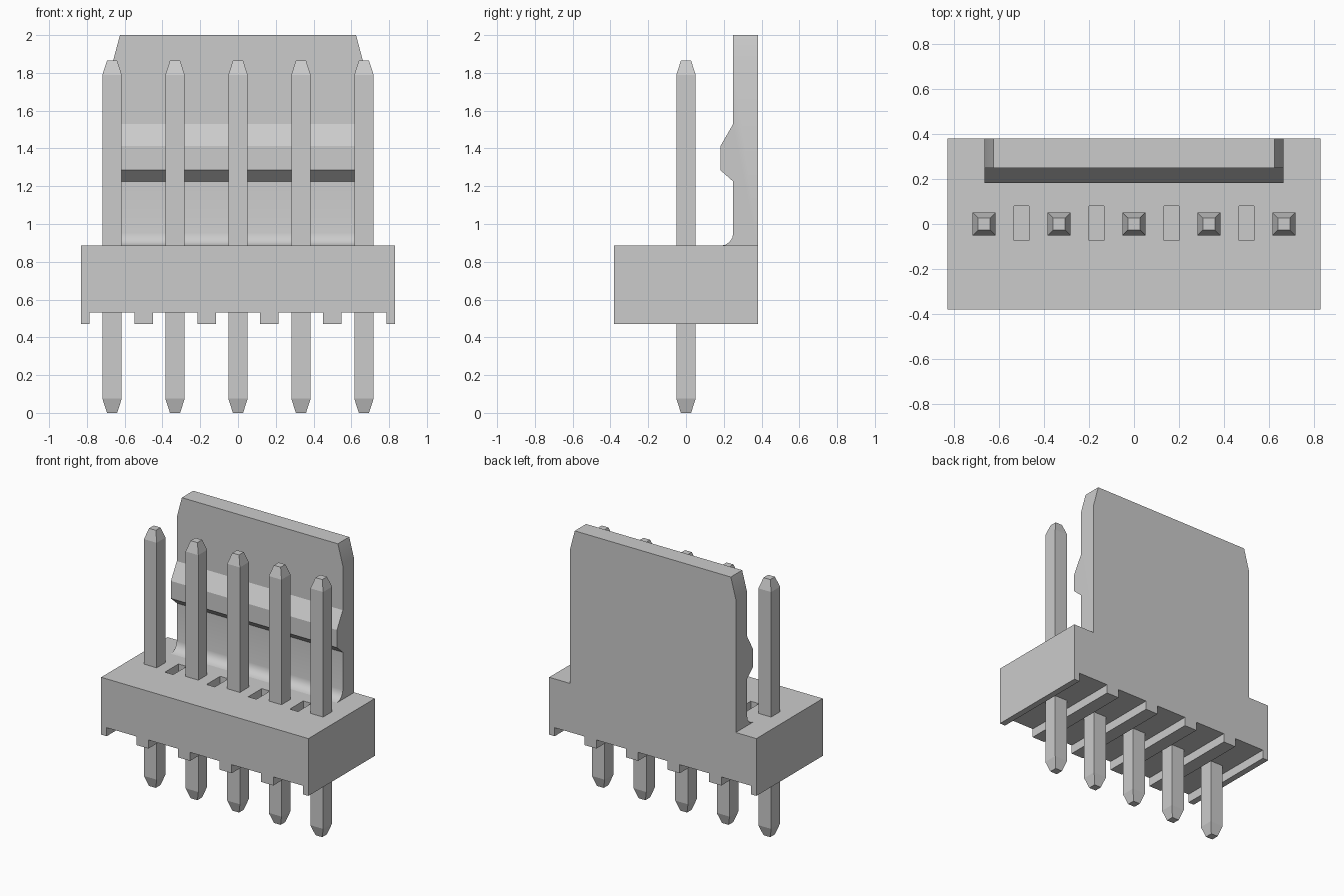
import bpy
import bmesh
from mathutils import Vector

cube = bpy.data.objects.get("Cube")
if cube:
    bpy.data.objects.remove(cube, do_unlink=True)

grey = bpy.data.materials.new("light grey")
grey.use_nodes = True
grey.diffuse_color = (0.6, 0.6, 0.6, 1)
grey.node_tree.nodes["Principled BSDF"].inputs["Base Color"].default_value = (0.6, 0.6, 0.6, 1)


def finish(bm, name):
    """Turn a bmesh into a grey scene object."""
    bmesh.ops.recalc_face_normals(bm, faces=bm.faces[:])
    mesh = bpy.data.meshes.new(name)
    bm.to_mesh(mesh)
    bm.free()
    mesh.materials.append(grey)
    obj = bpy.data.objects.new(name, mesh)
    bpy.context.collection.objects.link(obj)
    return obj


def prism(points, offset):
    """Extrude a flat outline of 3D points along an offset."""
    bm = bmesh.new()
    face = bm.faces.new([bm.verts.new(p) for p in points])
    ext = bmesh.ops.extrude_face_region(bm, geom=[face])
    verts = [v for v in ext["geom"] if isinstance(v, bmesh.types.BMVert)]
    bmesh.ops.translate(bm, verts=verts, vec=offset)
    return bm


def activate(obj):
    bpy.ops.object.select_all(action="DESELECT")
    obj.select_set(True)
    bpy.context.view_layer.objects.active = obj


PITCH = 1 / 3
W, D = 0.83, 0.38
TOP, UNDER, FOOT = 0.885, 0.532, 0.47

# Housing block: front outline with ribs along the underside
ribs = [(-W, -0.786)] + [(c * PITCH - 0.049, c * PITCH + 0.049) for c in (-1.5, -0.5, 0.5, 1.5)] + [(0.786, W)]
outline = [(W, TOP), (-W, TOP)]
for a, b in ribs:
    if a > -W:
        outline.append((a, UNDER))
    outline += [(a, FOOT), (b, FOOT)]
    if b < W:
        outline.append((b, UNDER))
housing = finish(prism([(x, -D, z) for x, z in outline], (0, 2 * D, 0)), "housing_block")

# Blind slots between the pins
bm = bmesh.new()
for c in (-1.5, -0.5, 0.5, 1.5):
    slot = bmesh.ops.create_cube(bm, size=1)["verts"]
    bmesh.ops.scale(bm, verts=slot, vec=(0.066, 0.155, 0.4))
    bmesh.ops.translate(bm, verts=slot, vec=(c * PITCH, 0.003, TOP))
cutter = finish(bm, "slot_cutter")
cutter.hide_render = True
mod = housing.modifiers.new("slots", "BOOLEAN")
mod.operation = "DIFFERENCE"
mod.solver = "EXACT"
mod.object = cutter
activate(housing)
bpy.ops.object.modifier_apply(modifier=mod.name)
bpy.data.objects.remove(cutter, do_unlink=True)

# Latch wall: side profile with a rounded foot and a locking ridge
R = 0.068
foot = [(0.182, TOP), (0.208, 0.890), (0.230, 0.905), (0.245, 0.927), (0.25, TOP + R)]
profile = foot + [(0.25, 1.225), (0.182, 1.285), (0.182, 1.412), (0.25, 1.53),
                  (0.25, 2.0), (D, 2.0), (D, TOP)]
HALF = 0.665
bm = prism([(-HALF, y, z) for y, z in profile], (2 * HALF, 0, 0))
# Bevelled upper corners
for s in (-1, 1):
    cut = bmesh.ops.bisect_plane(bm, geom=bm.verts[:] + bm.edges[:] + bm.faces[:],
                                 plane_co=(s * 0.625, 0, 2.0),
                                 plane_no=Vector((s * 0.15, 0, 0.04)).normalized(),
                                 clear_outer=True)
    edges = [e for e in cut["geom_cut"] if isinstance(e, bmesh.types.BMEdge)]
    bmesh.ops.holes_fill(bm, edges=edges, sides=0)
wall = finish(bm, "latch_wall")
activate(wall)
bpy.ops.object.shade_smooth_by_angle(angle=0.45)

# Square pins with tapered ends, threaded through the housing
for i in range(5):
    x = (i - 2) * PITCH
    bm = bmesh.new()
    rings = []
    for z, h in ((0, 0.027), (0.075, 0.051), (1.79, 0.051), (1.865, 0.027)):
        rings.append([bm.verts.new((x + sx * h, sy * h, z))
                      for sx, sy in ((-1, -1), (1, -1), (1, 1), (-1, 1))])
    for lo, hi in zip(rings, rings[1:]):
        for k in range(4):
            n = (k + 1) % 4
            bm.faces.new((lo[k], lo[n], hi[n], hi[k]))
    bm.faces.new(rings[0][::-1])
    bm.faces.new(rings[-1])
    finish(bm, f"pin_{i + 1}")
